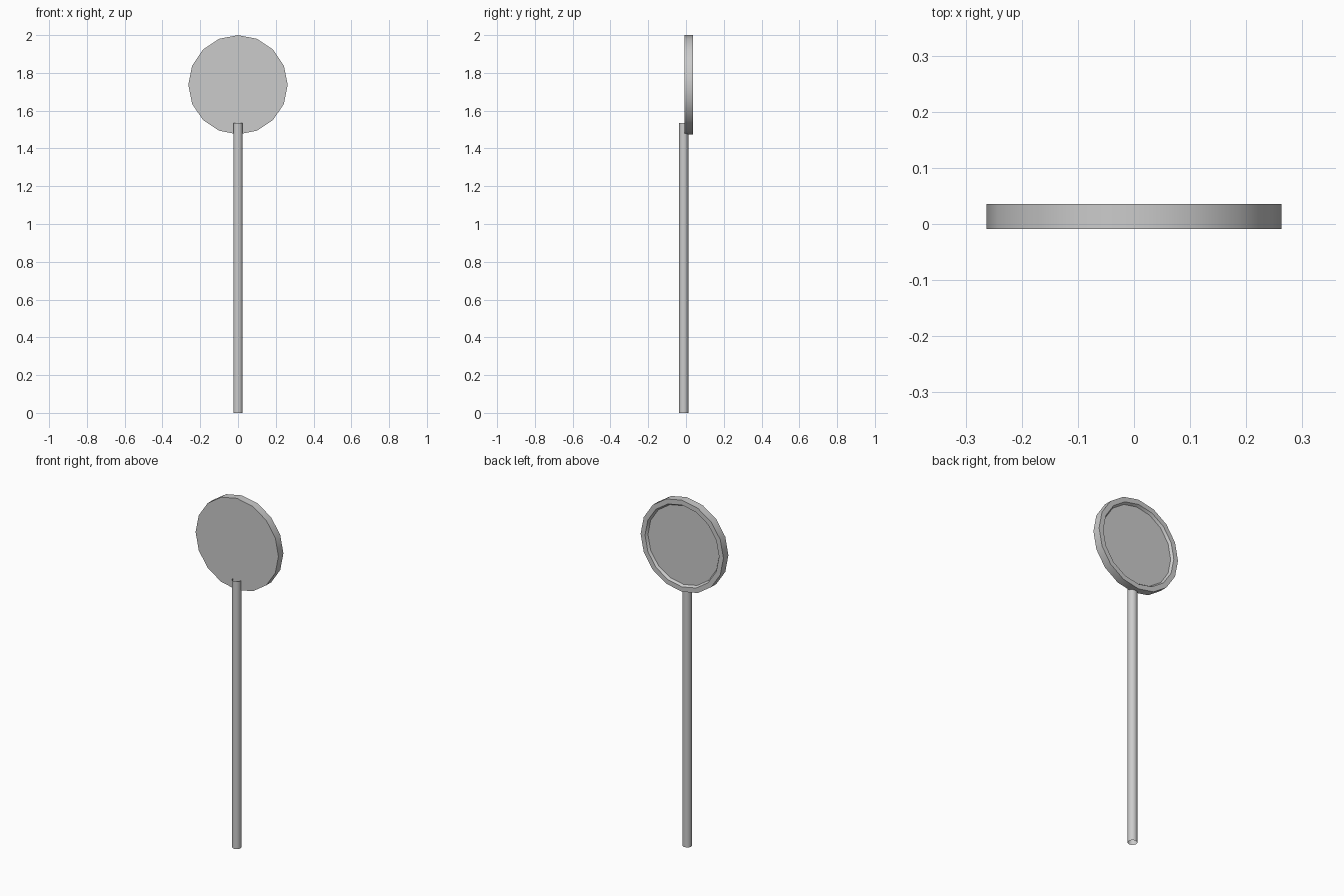
import bpy, bmesh, math

if "Cube" in bpy.data.objects:
    bpy.data.objects.remove(bpy.data.objects["Cube"])

SIDES = 16


def lathe(name, profile, sides, close_start, close_end, axis, centre):
    """Spin (radius, offset) points around the y or z axis, optionally capping the ends."""
    bm = bmesh.new()
    rings = []
    for r, h in profile:
        ring = []
        for i in range(sides):
            a = 2 * math.pi * i / sides
            u, v = r * math.cos(a), r * math.sin(a)
            co = (u, v, h) if axis == "z" else (u, h, v)
            ring.append(bm.verts.new([c + d for c, d in zip(co, centre)]))
        rings.append(ring)
    for lo, hi in zip(rings, rings[1:]):
        for i in range(sides):
            j = (i + 1) % sides
            quad = [lo[i], lo[j], hi[j], hi[i]]
            bm.faces.new(quad if axis == "z" else quad[::-1])
    if close_start:
        bm.faces.new(rings[0][::-1] if axis == "z" else rings[0])
    if close_end:
        bm.faces.new(rings[-1] if axis == "z" else rings[-1][::-1])
    mesh = bpy.data.meshes.new(name)
    bm.to_mesh(mesh)
    bm.free()
    obj = bpy.data.objects.new(name, mesh)
    bpy.context.collection.objects.link(obj)
    bpy.ops.object.select_all(action="DESELECT")
    obj.select_set(True)
    bpy.context.view_layer.objects.active = obj
    bpy.ops.object.shade_smooth_by_angle(angle=math.radians(35))
    return obj


# Round sign plate: flat front, raised rim and recessed panel on the back
lathe("sign_plate",
      [(0.263, -0.009), (0.263, 0.036), (0.235, 0.036), (0.226, 0.022)],
      SIDES, True, True, "y", (0, 0, 1.737))

# Tubular post, open at the top, set in front of the plate
lathe("post", [(0.025, 0), (0.025, 1.535)], SIDES, False, False, "z", (0, -0.012, 0))
